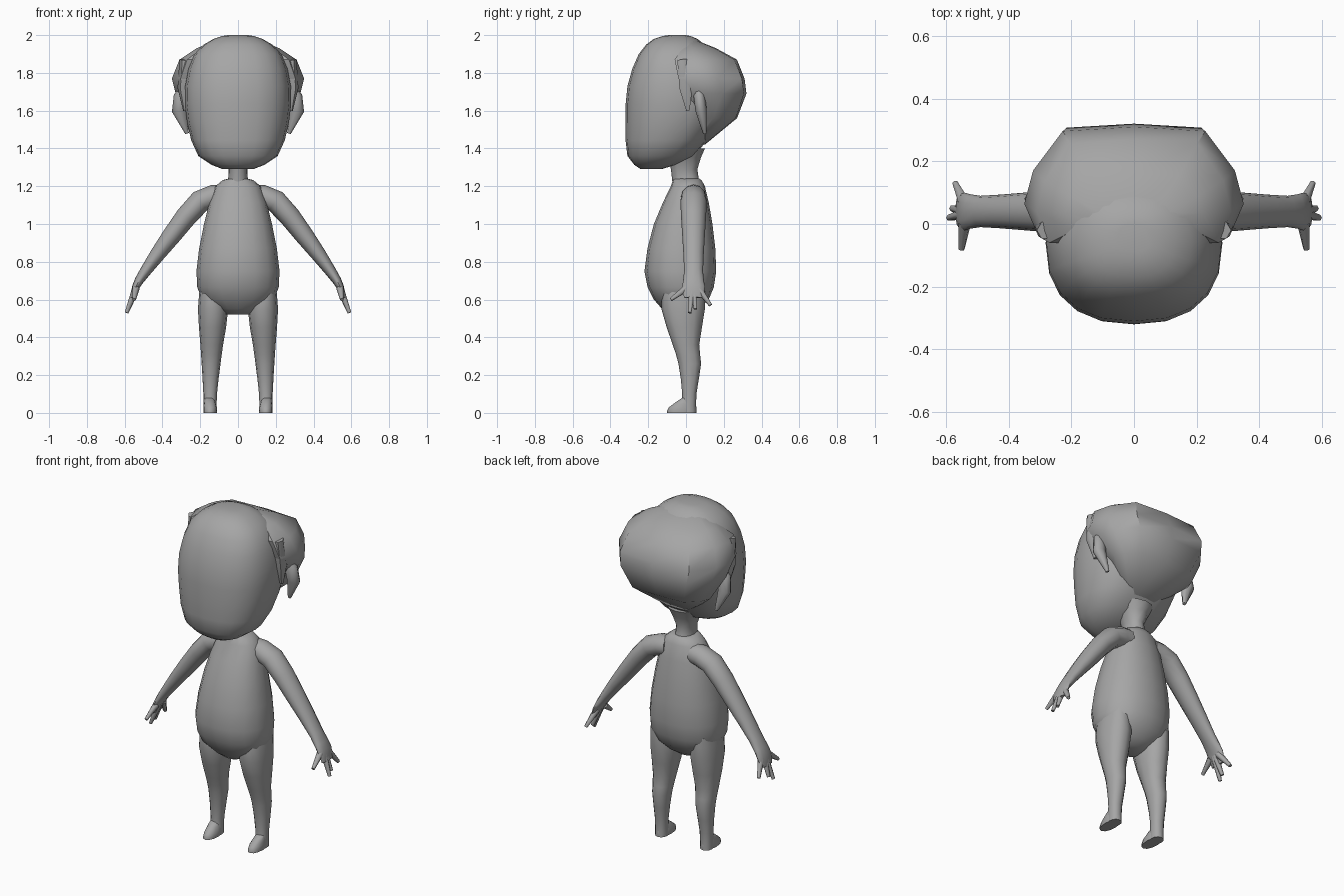
import bpy, bmesh, math
from mathutils import Vector

cube = bpy.data.objects.get("Cube")
if cube:
    bpy.data.objects.remove(cube, do_unlink=True)

clay = bpy.data.materials.new("clay grey")
clay.use_nodes = True
clay.diffuse_color = (0.38, 0.38, 0.38, 1)
clay.node_tree.nodes["Principled BSDF"].inputs["Base Color"].default_value = clay.diffuse_color


def skin(name, rings, side=1, crease=60):
    """Bridge rings of points into a closed smooth surface."""
    bm = bmesh.new()
    loops = [[bm.verts.new((p[0] * side, p[1], p[2])) for p in ring] for ring in rings]
    for lower, upper in zip(loops, loops[1:]):
        for i in range(len(lower)):
            bm.faces.new((lower[i - 1], lower[i], upper[i], upper[i - 1]))
    bm.faces.new(loops[0])
    bm.faces.new(loops[-1])
    bmesh.ops.recalc_face_normals(bm, faces=bm.faces)
    mesh = bpy.data.meshes.new(name)
    bm.to_mesh(mesh)
    bm.free()
    mesh.materials.append(clay)
    obj = bpy.data.objects.new(name, mesh)
    bpy.context.collection.objects.link(obj)
    bpy.ops.object.select_all(action='DESELECT')
    obj.select_set(True)
    bpy.context.view_layer.objects.active = obj
    bpy.ops.object.shade_smooth_by_angle(angle=math.radians(crease))


def refine(rows):
    """Insert a smoothly curved midpoint between every two rows."""
    padded = [rows[0], *rows, rows[-1]]
    result = []
    for before, start, end, after in zip(padded, padded[1:], padded[2:], padded[3:]):
        middle = [(9 * (s + e) - b - a) / 16 for b, s, e, a in zip(before, start, end, after)]
        result += [start, middle]
    return result + [rows[-1]]


def oval(center, u, v, sides, power):
    """Superellipse ring spanned by the half axes u and v."""
    def rounded(value):
        return math.copysign(abs(value) ** (2 / power), value)
    angles = [math.tau * i / sides for i in range(sides)]
    return [center + u * rounded(math.cos(a)) + v * rounded(math.sin(a)) for a in angles]


def stack(name, levels, side=1, sides=16, power=2.2, place=lambda width: 0):
    """Level rings from (height, half width, front, back)."""
    rings = []
    for z, width, front, back in refine(levels):
        center = Vector((place(width), (front + back) / 2, z))
        depth = (back - front) / 2
        rings.append(oval(center, Vector((width, 0, 0)), Vector((0, depth, 0)), sides, power))
    skin(name, rings, side)


def tube(name, path, side, sides=8):
    """Rings across a path of (x, y, z, thickness, depth)."""
    points = [Vector(row[:3]) for row in path]
    rings = []
    for i, (*_, thickness, depth) in enumerate(path):
        along = (points[min(i + 1, len(points) - 1)] - points[max(i - 1, 0)]).normalized()
        across = Vector((0, 1, 0)).cross(along).normalized()
        rings.append(oval(points[i], across * thickness, along.cross(across) * depth, sides, 2))
    skin(name, rings, side)


def hair_ring(z, width, front, back):
    """Flat-fronted outline with a broad rounded back."""
    depth = back - front
    half = [(width * 0.87, front), (width, front + depth * 0.3),
            (width * 0.92, front + depth * 0.6), (width * 0.65, back - depth * 0.04)]
    mirrored = [(-x, y) for x, y in reversed(half)]
    return [(x, y, z) for x, y in half + [(0, back)] + mirrored]


def leg_center(width):
    """Keep the outer side of the leg almost upright."""
    return 0.16 - width * 0.35


# Torso and neck
stack("torso", [
    (0.52, 0.06, -0.09, 0.03), (0.6, 0.19, -0.17, 0.12), (0.75, 0.22, -0.22, 0.16),
    (1, 0.18, -0.17, 0.14), (1.2, 0.12, -0.08, 0.1), (1.24, 0.05, -0.07, 0.07)])
stack("neck", [(1.2, 0.06, -0.07, 0.08), (1.29, 0.05, -0.08, 0.06), (1.4, 0.1, -0.1, 0.1)], sides=12)

# Head
stack("head", [
    (1.29, 0.08, -0.24, -0.13), (1.36, 0.21, -0.31, 0.04), (1.54, 0.27, -0.32, 0.17),
    (1.73, 0.28, -0.31, 0.2), (1.9, 0.23, -0.25, 0.14), (1.98, 0.13, -0.17, 0.06),
    (2, 0.05, -0.09, 0)], sides=20, power=2.4)

# Hair wrapping the sides and back of the head
skin("hair", [hair_ring(*level) for level in [
    (1.42, 0.09, 0.03, 0.1), (1.56, 0.26, 0.09, 0.27), (1.69, 0.33, 0, 0.32),
    (1.77, 0.35, -0.04, 0.31), (1.87, 0.31, -0.06, 0.27), (1.93, 0.22, -0.02, 0.16),
    (1.97, 0.12, 0, 0.06)]], crease=45)

for label, side in (("left", 1), ("right", -1)):
    # Pointed lock in front of the ear
    tube(label + "_hair_lock", [(0.28, -0.02, 1.87, 0.03, 0.03), (0.29, 0, 1.72, 0.03, 0.04),
                                (0.28, 0.01, 1.6, 0.01, 0.01)], side, sides=6)

    # Ear, flat and leaning outward
    tube(label + "_ear", [(0.29, 0.07, 1.73, 0.01, 0.01), (0.3, 0.07, 1.68, 0.04, 0.03),
                          (0.31, 0.08, 1.6, 0.04, 0.03), (0.27, 0.1, 1.48, 0.01, 0.01)], side)

    # Arm ending in a flat palm
    arm = refine([(0.08, 1.15, 0.06, 0.06), (0.2, 1.12, 0.06, 0.07), (0.35, 0.94, 0.05, 0.06),
                  (0.49, 0.75, 0.03, 0.05), (0.54, 0.67, 0.02, 0.06), (0.56, 0.61, 0.01, 0.05)])
    tube(label + "_arm", [(x, 0.04, z, thickness, depth) for x, z, thickness, depth in arm],
         side, sides=12)

    # Thumb and fingers fanning out of the palm
    tips = {"thumb": (0.55, -0.08, 0.6), "middle_finger": (0.59, 0.02, 0.53),
            "inner_finger": (0.58, 0.05, 0.55), "outer_finger": (0.57, 0.13, 0.57)}
    for finger, tip in tips.items():
        knuckle = (0.54, 0.025 + tip[1] * 0.3, 0.66)
        tube(label + "_" + finger, [(*knuckle, 0.02, 0.02), (*tip, 0.01, 0.01)], side, sides=6)

    # Leg
    stack(label + "_leg", [
        (0.68, 0.06, -0.12, 0.1), (0.55, 0.08, -0.13, 0.1), (0.36, 0.06, -0.07, 0.07),
        (0.26, 0.05, -0.04, 0.08), (0.1, 0.036, -0.02, 0.055), (0, 0.035, -0.03, 0.055)],
        side, sides=12, place=leg_center)

    # Foot
    stack(label + "_foot", [(0, 0.036, -0.1, 0.055), (0.03, 0.036, -0.09, 0.055),
                            (0.08, 0.025, -0.02, 0.04)], side, sides=12, place=leg_center)
